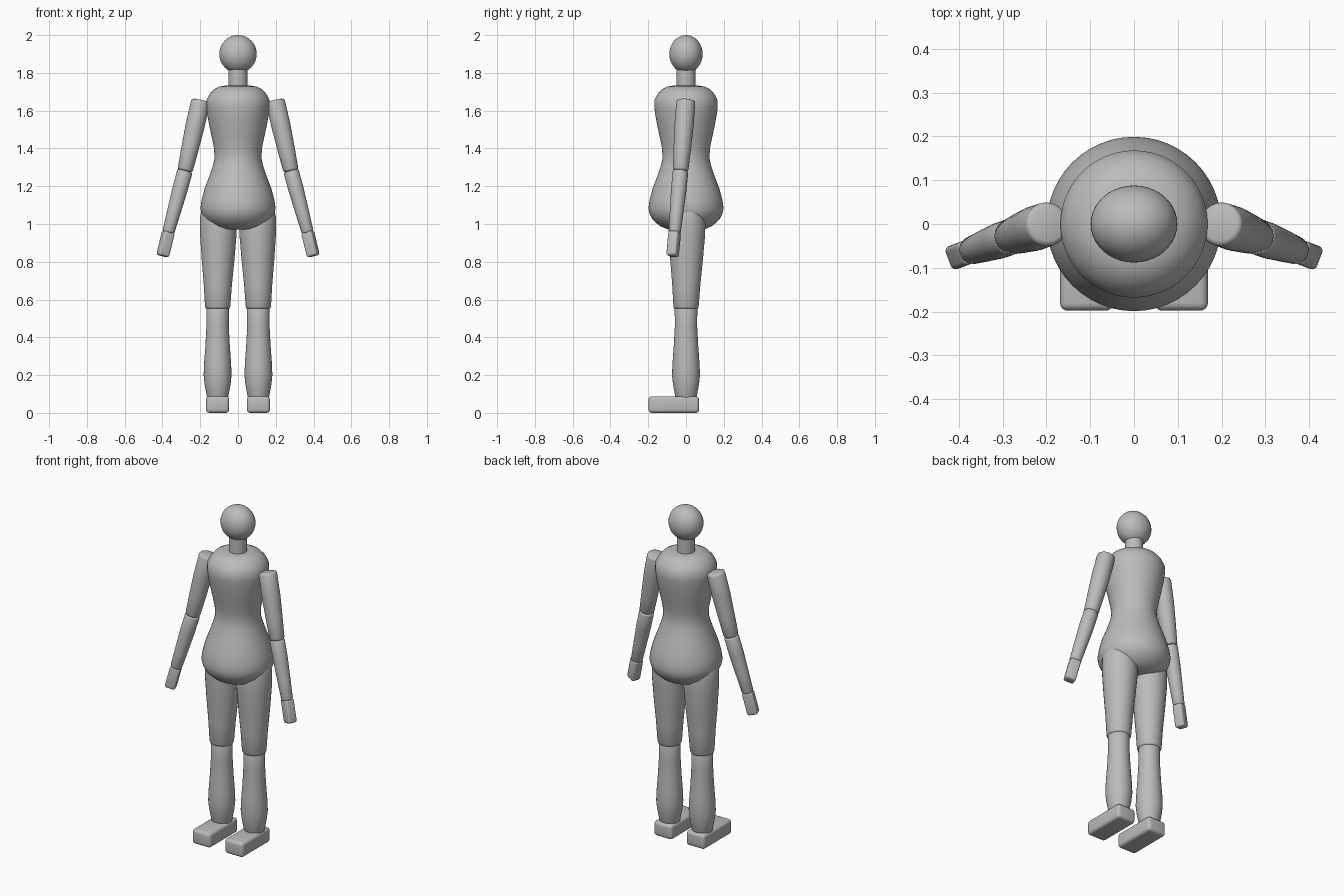
import bpy, bmesh, math
from mathutils import Vector, Matrix

if "Cube" in bpy.data.objects:
    bpy.data.objects.remove(bpy.data.objects["Cube"])

grey = bpy.data.materials.new("mannequin grey")
grey.diffuse_color = (0.5, 0.5, 0.5, 1)
grey.use_nodes = True
grey.node_tree.nodes["Principled BSDF"].inputs["Base Color"].default_value = grey.diffuse_color


def finish(name, bm, matrix, angle=40):
    bmesh.ops.recalc_face_normals(bm, faces=bm.faces)
    me = bpy.data.meshes.new(name)
    bm.to_mesh(me)
    bm.free()
    me.materials.append(grey)
    ob = bpy.data.objects.new(name, me)
    bpy.context.collection.objects.link(ob)
    ob.matrix_world = matrix
    bpy.ops.object.select_all(action='DESELECT')
    ob.select_set(True)
    bpy.context.view_layer.objects.active = ob
    bpy.ops.object.shade_smooth_by_angle(angle=math.radians(angle))
    return ob


def lathe(name, profile, matrix=Matrix(), sides=48, angle=40):
    """Capped surface of revolution from (radius, height) pairs."""
    bm = bmesh.new()
    rings = [[bm.verts.new((r * math.cos(a), r * math.sin(a), z))
              for a in (2 * math.pi * i / sides for i in range(sides))]
             for r, z in profile]
    for a, b in zip(rings, rings[1:]):
        for i in range(sides):
            j = (i + 1) % sides
            bm.faces.new((a[i], a[j], b[j], b[i]))
    bm.faces.new(rings[0])
    bm.faces.new(rings[-1])
    return finish(name, bm, matrix, angle)


def along(start, end):
    """Frame at start whose z axis points to end, plus the length."""
    start, d = Vector(start), Vector(end) - Vector(start)
    return Matrix.Translation(start) @ d.to_track_quat('Z', 'Y').to_matrix().to_4x4(), d.length


def limb(name, start, end, radii, bevel=0.012):
    """Tapered limb with rounded rims; radii are (fraction, radius) pairs."""
    m, n = along(start, end)
    r0, r1 = radii[0][1], radii[-1][1]
    prof = [(r0 - bevel, 0), (r0 - 0.3 * bevel, 0.3 * bevel), (r0, bevel)]
    prof += [(r, t * n) for t, r in radii[1:-1]]
    prof += [(r1, n - bevel), (r1 - 0.3 * bevel, n - 0.3 * bevel), (r1 - bevel, n)]
    return lathe(name, prof, m, 32, 60)


def rounded_box(name, size, matrix, bevel):
    bm = bmesh.new()
    bmesh.ops.create_cube(bm, size=1, matrix=Matrix.Diagonal((*size, 1)))
    bmesh.ops.bevel(bm, geom=bm.edges[:], offset=bevel, segments=4,
                    profile=0.5, affect='EDGES')
    return finish(name, bm, matrix)


# Torso, neck and head
lathe("torso", [(0.07, 0.97), (0.105, 0.975), (0.14, 0.99), (0.178, 1.025), (0.193, 1.055),
                (0.199, 1.085), (0.192, 1.13), (0.176, 1.19), (0.153, 1.25), (0.133, 1.31),
                (0.124, 1.35), (0.127, 1.40), (0.139, 1.46), (0.152, 1.52), (0.163, 1.58),
                (0.168, 1.62), (0.168, 1.655), (0.153, 1.685), (0.13, 1.711),
                (0.1, 1.727), (0.07, 1.732)])
lathe("neck", [(0.05, 1.70), (0.05, 1.84)], sides=32)
bm = bmesh.new()
bmesh.ops.create_uvsphere(bm, u_segments=40, v_segments=24, radius=1)
finish("head", bm, Matrix.Translation((0, 0, 1.9)) @ Matrix.Diagonal((0.099, 0.088, 0.1, 1)))

# Limbs, repeated on each side
for side, s in (("left", 1), ("right", -1)):
    shoulder, elbow = (s * 0.197, 0, 1.655), (s * 0.281, -0.029, 1.28)
    wrist, tips = (s * 0.369, -0.06, 0.955), (s * 0.398, -0.071, 0.835)
    limb(side + "_upper_arm", shoulder, elbow,
         [(0, 0.05), (0.35, 0.051), (0.7, 0.046), (1, 0.041)])
    limb(side + "_forearm", elbow, wrist,
         [(0, 0.041), (0.3, 0.041), (0.7, 0.036), (1, 0.032)], 0.006)
    m, n = along(wrist, tips)
    rounded_box(side + "_hand", (0.056, 0.06, n + 0.01),
                m @ Matrix.Translation((0, 0, n / 2)), 0.012)

    hip, knee = (s * 0.103, 0.006, 1.075), (s * 0.108, 0, 0.55)
    limb(side + "_thigh", hip, knee,
         [(0, 0.092), (0.08, 0.098), (0.25, 0.097), (0.5, 0.087), (0.75, 0.075), (1, 0.067)])
    limb(side + "_shin", (s * 0.108, 0, 0.56), (s * 0.108, 0, 0.075),
         [(0, 0.06), (0.2, 0.059), (0.4, 0.064), (0.6, 0.071), (0.74, 0.074),
          (0.84, 0.069), (1, 0.056)], 0.006)
    rounded_box(side + "_foot", (0.122, 0.268, 0.088),
                Matrix.Translation((s * 0.108, -0.064, 0.044)), 0.018)
